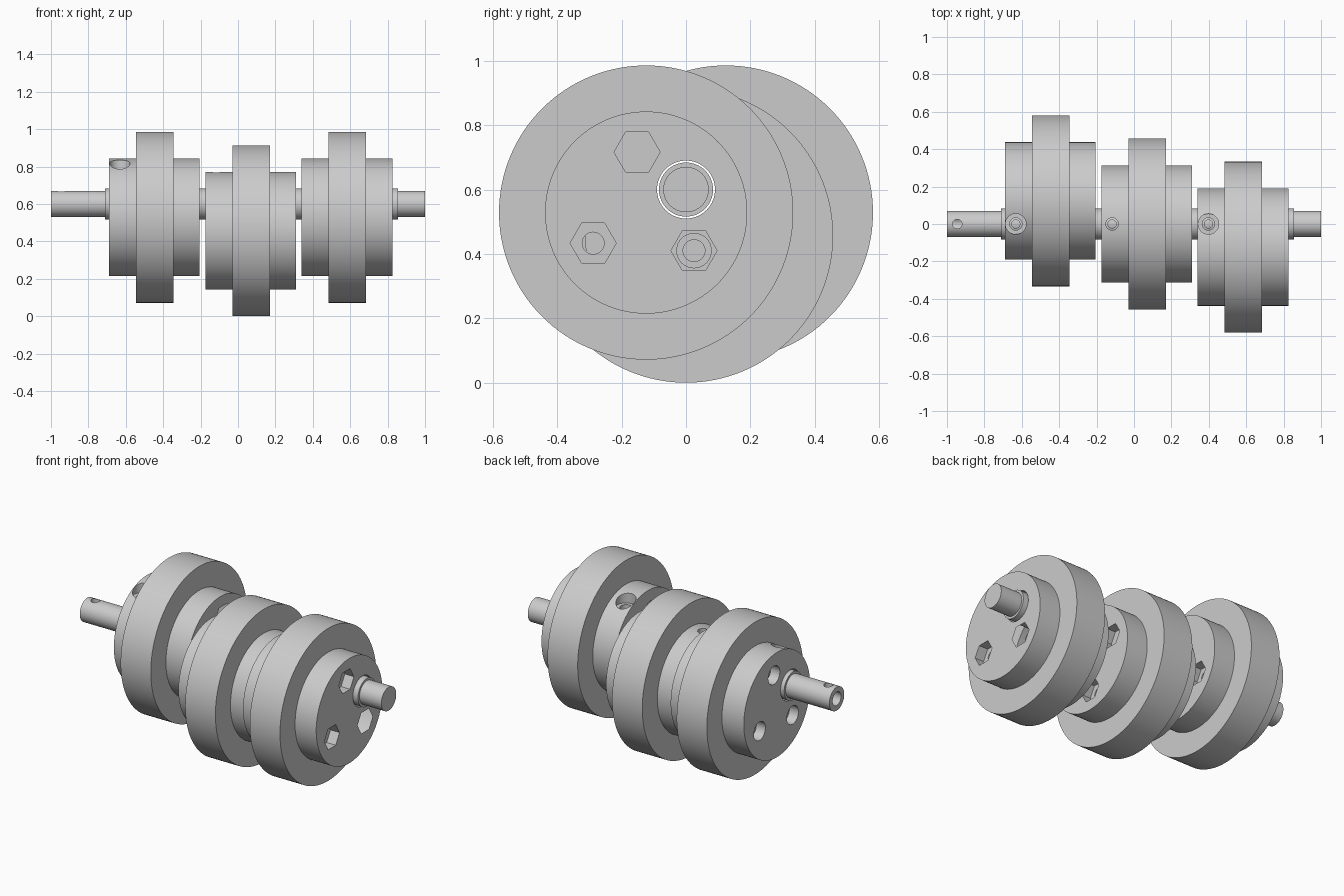
import bpy, bmesh, math
from mathutils import Matrix, Vector

if "Cube" in bpy.data.objects:
    bpy.data.objects.remove(bpy.data.objects["Cube"])

steel = bpy.data.materials.new("grey steel")
steel.use_nodes = True
GREY = (0.6, 0.6, 0.6, 1)
steel.diffuse_color = GREY
steel.node_tree.nodes["Principled BSDF"].inputs["Base Color"].default_value = GREY

SHAFT_Z = 0.6       # height of the shaft axis
THROW = 0.143       # offset of each eccentric from the shaft
HUB_LEN = 0.485
BOLT_CIRCLE = 0.19
DOWN = Matrix.Rotation(math.pi / 2, 4, "Y")   # turns the lathe axis from +x to -z


def lathe(bm, profile, sides, matrix):
    """Revolve an (axial, radius) profile about the x axis, then place it."""
    part = bmesh.new()
    verts = [part.verts.new((x, r, 0)) for x, r in profile]
    edges = [part.edges.new(pair) for pair in zip(verts, verts[1:])]
    bmesh.ops.spin(part, geom=verts + edges, cent=(0, 0, 0), axis=(1, 0, 0),
                   angle=math.tau, steps=sides, use_merge=True)
    bmesh.ops.remove_doubles(part, verts=part.verts, dist=1e-5)
    bmesh.ops.recalc_face_normals(part, faces=part.faces)
    bmesh.ops.transform(part, matrix=matrix, verts=part.verts)
    mesh = bpy.data.meshes.new("part")
    part.to_mesh(mesh)
    part.free()
    bm.from_mesh(mesh)
    bpy.data.meshes.remove(mesh)


def rod(x0, x1, r):
    return [(x0, 0), (x0, r), (x1, r), (x1, 0)]


def make(name, bm):
    mesh = bpy.data.meshes.new(name)
    bm.to_mesh(mesh)
    bm.free()
    mesh.materials.append(steel)
    obj = bpy.data.objects.new(name, mesh)
    bpy.context.collection.objects.link(obj)
    return obj


def cut(obj, pieces):
    """Subtract each (profile, sides, matrix) piece from the object."""
    for piece in pieces:
        bm = bmesh.new()
        lathe(bm, *piece)
        cutter = make("cutter", bm)
        cutter.hide_render = True
        mod = obj.modifiers.new("cut", "BOOLEAN")
        mod.operation, mod.solver, mod.object = "DIFFERENCE", "EXACT", cutter
        bpy.context.view_layer.objects.active = obj
        bpy.ops.object.modifier_apply(modifier=mod.name)
        mesh = cutter.data
        bpy.data.objects.remove(cutter)
        bpy.data.meshes.remove(mesh)


def smooth(obj):
    bpy.ops.object.select_all(action="DESELECT")
    obj.select_set(True)
    bpy.context.view_layer.objects.active = obj
    bpy.ops.object.shade_smooth_by_angle(angle=math.radians(30))


def at(x, y=0, z=SHAFT_Z):
    return Matrix.Translation((x, y, z))


def turned(name, profile, cuts):
    bm = bmesh.new()
    lathe(bm, profile, 64, at(0))
    obj = make(name, bm)
    cut(obj, cuts)
    smooth(obj)


# Eccentric discs: a hub with a wide rim, bored off centre and bolted
hub_starts = (-0.69, -0.175, 0.34)
for name, x0, degrees in zip(("right", "middle", "left"), hub_starts, (330, 270, 210)):
    phase = math.radians(degrees)
    cy, cz = THROW * math.cos(phase), SHAFT_Z + THROW * math.sin(phase)
    bm = bmesh.new()
    lathe(bm, [(0, 0), (0, 0.314), (0.145, 0.314), (0.145, 0.457), (0.345, 0.457),
               (0.345, 0.314), (HUB_LEN, 0.314), (HUB_LEN, 0)], 128, at(x0, cy, cz))
    disc = make(name + "_eccentric", bm)
    cuts = [(rod(-0.1, 0.6, 0.09), 64, at(x0))]
    # Bolt holes: round counterbore on one end, hex nut pocket on the other
    for step in (0, 111.5, -111.5):
        a = phase + math.radians(step)
        place = at(x0, cy + BOLT_CIRCLE * math.cos(a), cz + BOLT_CIRCLE * math.sin(a))
        cuts += [(rod(-0.1, 0.6, 0.034), 32, place),
                 (rod(-0.1, 0.06, 0.055), 32, place),
                 (rod(HUB_LEN - 0.06, 0.6, 0.0715), 6, place)]
    # Set screw hole from above, with a counterbore
    cuts += [(rod(-0.5, -0.05, 0.033), 32, at(x0 + 0.058) @ DOWN),
             (rod(-0.5, -0.175, 0.055), 32, at(x0 + 0.058) @ DOWN)]
    cut(disc, cuts)
    smooth(disc)

# Sleeve around the shaft, drilled under each set screw
turned("sleeve", [(-0.71, 0.07), (-0.71, 0.084), (0.855, 0.084), (0.855, 0.07), (-0.71, 0.07)],
       [(rod(-0.2, -0.03, 0.022), 24, at(x + 0.058) @ DOWN) for x in hub_starts])

# Shaft with a bored end and a cross hole
turned("shaft", rod(-1, 1, 0.0705),
       [(rod(-1.1, -0.75, 0.04), 32, at(0)),
        (rod(-0.2, 0, 0.025), 24, at(-0.945) @ DOWN)])
